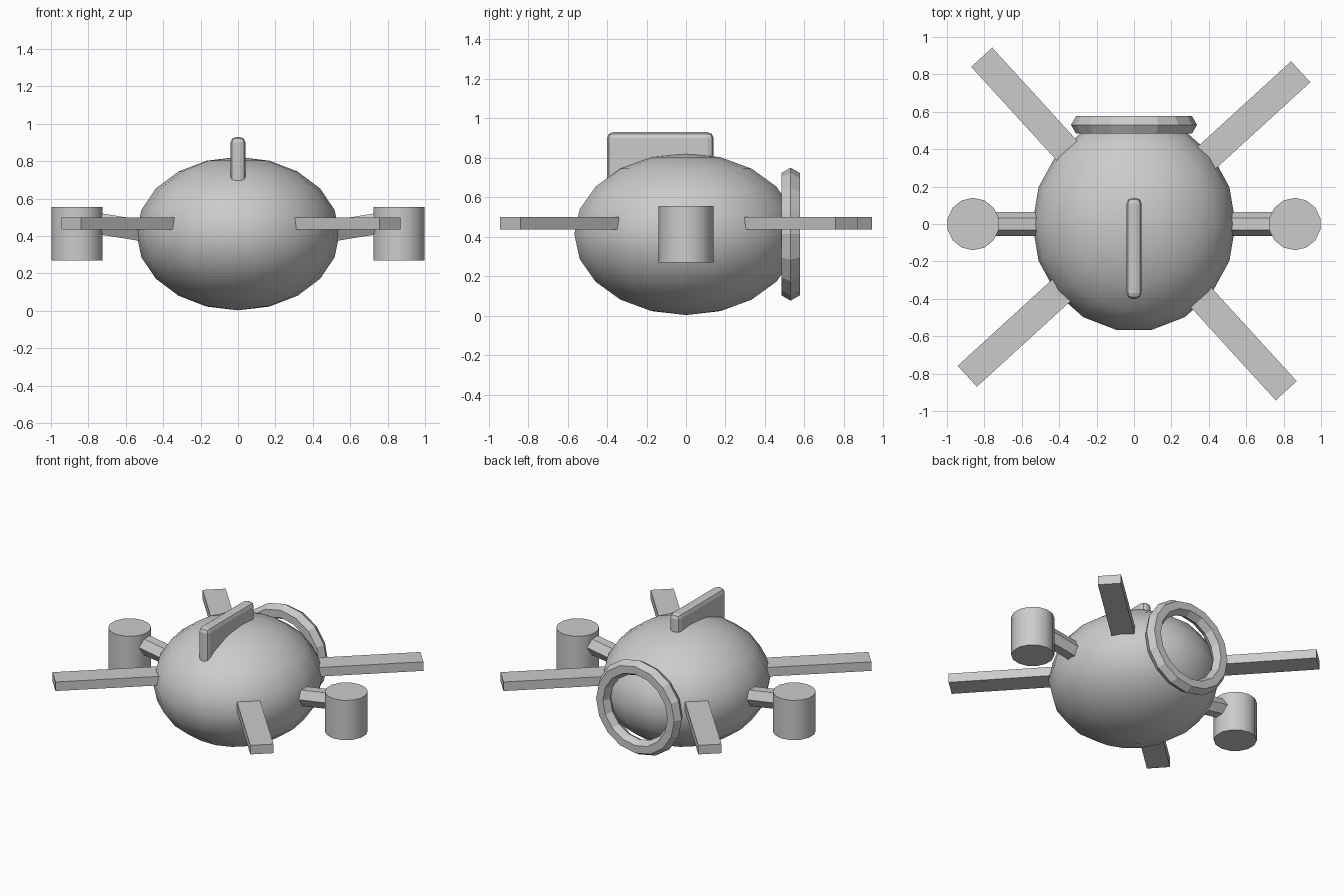
import bpy
import bmesh
import math
from mathutils import Matrix, Vector

default = bpy.data.objects.get("Cube")
if default:
    bpy.data.objects.remove(default, do_unlink=True)

grey = bpy.data.materials.new("plain_grey")
grey.use_nodes = True
COLOUR = (0.6, 0.6, 0.6, 1)
grey.diffuse_color = COLOUR
grey.node_tree.nodes["Principled BSDF"].inputs["Base Color"].default_value = COLOUR

MID = 0.413  # height of the hull centre


def add_object(name, bm, smooth_angle=None):
    bmesh.ops.recalc_face_normals(bm, faces=bm.faces)
    mesh = bpy.data.meshes.new(name)
    bm.to_mesh(mesh)
    bm.free()
    mesh.materials.append(grey)
    obj = bpy.data.objects.new(name, mesh)
    bpy.context.collection.objects.link(obj)
    if smooth_angle:
        bpy.ops.object.select_all(action="DESELECT")
        obj.select_set(True)
        bpy.context.view_layer.objects.active = obj
        bpy.ops.object.shade_smooth_by_angle(angle=math.radians(smooth_angle))
    return obj


def box(size, centre, turn=0):
    bm = bmesh.new()
    bmesh.ops.create_cube(bm, size=1, matrix=Matrix.Translation(centre)
                          @ Matrix.Rotation(turn, 4, "Z")
                          @ Matrix.Diagonal((*size, 1)))
    return bm


def rod(start, end, radius, sides, spin=0):
    start, end = Vector(start), Vector(end)
    axis = end - start
    bm = bmesh.new()
    bmesh.ops.create_cone(bm, cap_ends=True, segments=sides, radius1=radius,
                          radius2=radius, depth=axis.length,
                          matrix=Matrix.Translation((start + end) / 2)
                          @ axis.to_track_quat("Z", "Y").to_matrix().to_4x4()
                          @ Matrix.Rotation(spin, 4, "Z"))
    return bm


# Egg-shaped hull
bm = bmesh.new()
bmesh.ops.create_uvsphere(bm, u_segments=18, v_segments=10, radius=1,
                          matrix=Matrix.Translation((0, 0, MID))
                          @ Matrix.Diagonal((0.543, 0.575, 0.41, 1))
                          @ Matrix.Rotation(math.pi / 2, 4, "Z"))
add_object("hull", bm, 40)

# Crossed flat arms passing through the hull
for name, degrees in (("arm_pair_a", 42.4), ("arm_pair_b", -47.6)):
    add_object(name, box((2.414, 0.152, 0.065), (0, 0, 0.468), math.radians(degrees)))

# Top fin with chamfered edges
bm = box((0.08, 0.54, 0.38), (0, -0.13, 0.74))
bmesh.ops.bevel(bm, geom=bm.edges[:], offset=0.03, segments=2, profile=0.5,
                affect="EDGES")
add_object("top_fin", bm)

# Side pods on short six-sided struts
for side, s in (("left", 1), ("right", -1)):
    add_object(side + "_pod", rod((s * 0.86, 0, 0.27), (s * 0.86, 0, 0.555), 0.14, 14), 40)
    strut = rod((s * 0.4, 0, 0.411), (s * 0.86, 0, 0.485), 0.065, 6)
    # Put the strut's widest corners level, front and back
    axis = Vector((s * 0.46, 0, 0.074)).normalized()
    strut.verts.ensure_lookup_table()
    v = strut.verts[0].co - Vector((s * 0.4, 0, 0.411))
    v -= axis * v.dot(axis)
    turn = math.atan2(axis.dot(v.cross(Vector((0, 1, 0)))), v.dot(Vector((0, 1, 0))))
    bmesh.ops.rotate(strut, verts=strut.verts, cent=(s * 0.4, 0, 0.411),
                     matrix=Matrix.Rotation(turn, 3, axis))
    add_object(side + "_strut", strut)

# Six-sided ring around the tail
MAJOR, MINOR = 16, 6
bm = bmesh.new()
loops = []
for i in range(MAJOR):
    a = math.tau * i / MAJOR
    loop = []
    for j in range(MINOR):
        b = math.tau * j / MINOR
        r = 0.283 + 0.054 * math.cos(b)
        loop.append(bm.verts.new((r * math.sin(a), 0.53 + 0.054 * math.sin(b),
                                  MID + r * math.cos(a))))
    loops.append(loop)
for i in range(MAJOR):
    p, q = loops[i], loops[(i + 1) % MAJOR]
    for j in range(MINOR):
        k = (j + 1) % MINOR
        bm.faces.new((p[j], p[k], q[k], q[j]))
add_object("tail_ring", bm)
